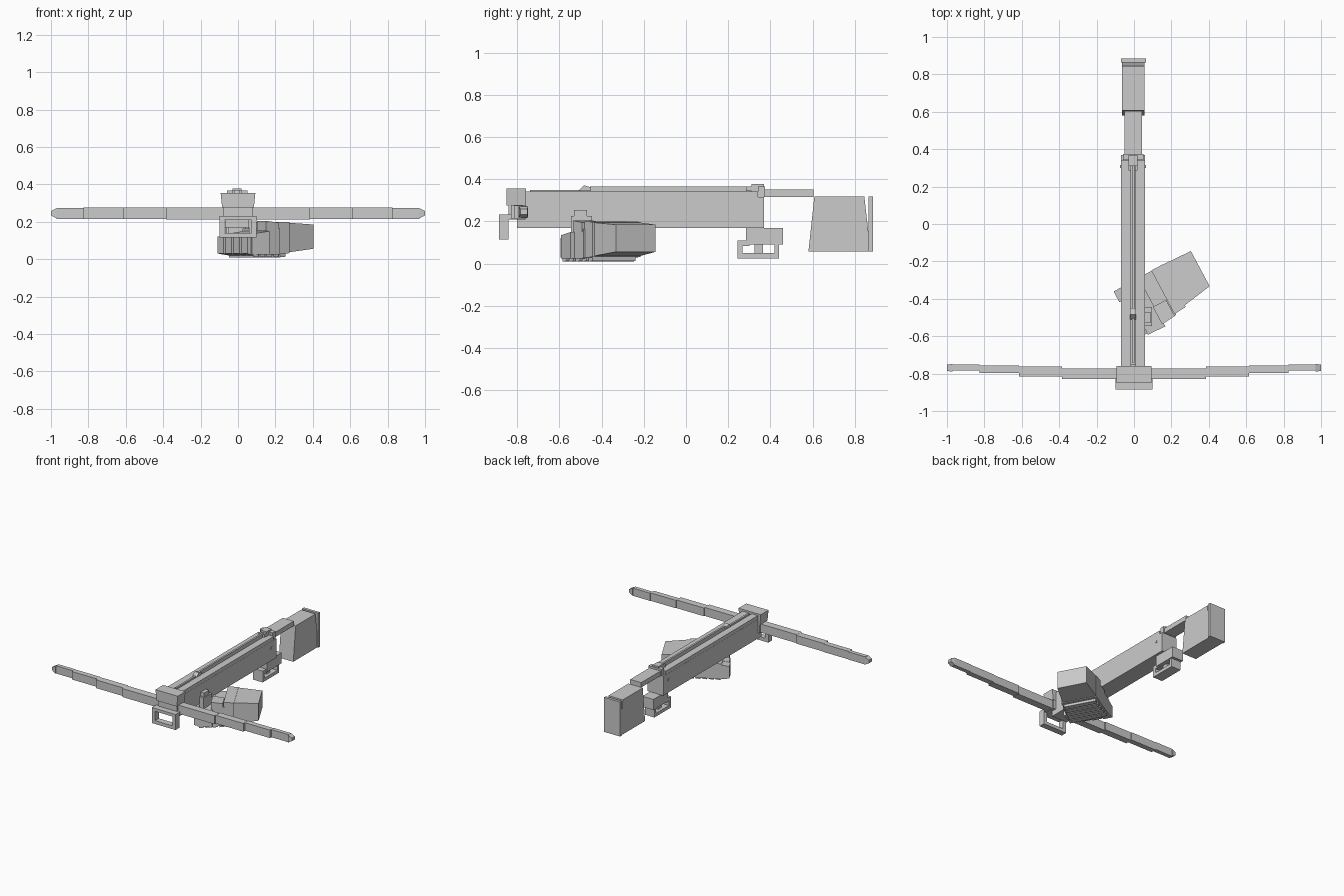
import bpy, bmesh
from mathutils import Matrix, Vector

CX = -0.005  # centreline of the stock


def mesh(name, verts, faces, mat=None):
    me = bpy.data.meshes.new(name)
    me.from_pydata([mat @ Vector(v) if mat else v for v in verts], [], faces)
    bm = bmesh.new()
    bm.from_mesh(me)
    bmesh.ops.recalc_face_normals(bm, faces=bm.faces)
    bm.to_mesh(me)
    bm.free()
    ob = bpy.data.objects.new(name, me)
    bpy.context.collection.objects.link(ob)
    return ob


def taper(name, a0, a1, r0, r1, mat=None):
    """Box running along the first axis; r = (min b, max b, min z, max z) at each end."""
    v = []
    for a, (b0, b1, z0, z1) in ((a0, r0), (a1, r1)):
        v += [(a, b0, z0), (a, b1, z0), (a, b1, z1), (a, b0, z1)]
    f = [(0, 1, 2, 3), (4, 5, 6, 7)] + [(i, (i + 1) % 4, (i + 1) % 4 + 4, i + 4) for i in range(4)]
    return mesh(name, v, f, mat)


def box(name, x0, x1, y0, y1, z0, z1, mat=None):
    return taper(name, x0, x1, (y0, y1, z0, z1), (y0, y1, z0, z1), mat)


def side_profile(name, half, pts):
    """Side outline (y, z) extruded across the stock."""
    n = len(pts)
    v = [(CX + s * half, y, z) for s in (-1, 1) for y, z in pts]
    f = [tuple(range(n)), tuple(range(n, 2 * n))]
    f += [(i, (i + 1) % n, (i + 1) % n + n, i + n) for i in range(n)]
    return mesh(name, v, f)


# stock and rails
box("stock_body", -.07, .06, -.80, .37, .17, .315)
for s in (-1, 1):
    x0, x1 = sorted((CX + s * .012, CX + s * .064))
    box("top_rail", x0, x1, -.76, .34, .315, .342)
box("rail_groove", CX - .013, CX + .013, -.75, .34, .312, .332)
side_profile("bolt_shaft", .007, [(-.74, .333), (.33, .333), (.33, .366), (-.45, .366), (-.50, .35), (-.74, .35)])
side_profile("bolt_head", .017, [(-.51, .345), (-.45, .345), (-.45, .362), (-.484, .371)])

# string latch
box("latch_base", -.058, .05, .342, .375, .315, .366)
box("latch_block", -.03, .02, .31, .37, .34, .378)
for s in (-1, 1):
    box("latch_prong", CX + s * .018 - .007, CX + s * .018 + .007, .285, .345, .345, .366)
for s in (-1, 1):
    box("stock_pin", CX + s * .066 - .003, CX + s * .066 + .003, .30, .315, .26, .275)

# rear bar and shoulder butt
box("rear_bar", -.05, .042, .34, .605, .316, .352)
side_profile("shoulder_butt", .060, [(.58, .058), (.868, .058), (.866, .13), (.845, .318), (.608, .318)])
box("butt_plate", -.07, .064, .864, .885, .058, .318)

# trigger housing, guard and trigger
box("trigger_housing", -.05, .042, .285, .46, .09, .17)
box("guard_front", -.045, .035, .245, .268, .025, .11)
box("guard_bottom", -.045, .035, .245, .44, .025, .05)
box("guard_rear", -.045, .035, .42, .44, .05, .09)
box("guard_top", -.045, .035, .268, .30, .083, .11)
box("trigger", -.022, .012, .325, .365, .05, .09)

# head block holding the bow
taper("head_lower", .21, .285, (-.84, -.76, -.08, .08), (-.84, -.76, -.08, .08),
      Matrix(((0, 0, 1, 0), (0, 1, 0, 0), (1, 0, 0, 0), (0, 0, 0, 1))))
taper("head_cap", .275, .355, (-.85, -.758, -.085, .085), (-.85, -.758, -.093, .093),
      Matrix(((0, 0, 1, 0), (0, 1, 0, 0), (1, 0, 0, 0), (0, 0, 0, 1))))

# foot stirrup
for s in (-1, 1):
    x0, x1 = sorted((s * .072, s * .099))
    box("stirrup_side", x0, x1, -.885, -.84, .115, .23)
box("stirrup_bottom", -.099, .099, -.885, -.84, .115, .14)
box("stirrup_top", -.099, .099, -.885, -.83, .21, .232)

# stepped bow limbs, each step thinner and further back
steps = [(.06, .385, -.828, -.772, .213, .277), (.385, .615, -.815, -.763, .214, .276),
         (.615, .825, -.797, -.757, .215, .275), (.825, .97, -.782, -.752, .216, .274)]
for s in (-1, 1):
    for x0, x1, y0, y1, z0, z1 in steps:
        a, b = sorted((s * x0, s * x1))
        box("bow_limb", a, b, y0, y1, z0, z1)
    taper("limb_tip", s * .97, s * 1.0, (-.79, -.748, .218, .272), (-.785, -.752, .234, .258))

# gripping hand: local axes run from wrist to fingers, across, and up
HAND = Matrix(((-.882, .471, 0, .355), (-.471, -.882, 0, -.24), (0, 0, 1, 0), (0, 0, 0, 1)))
taper("cuff", 0, .17, (-.108, .105, .056, .185), (-.115, .133, .036, .195), HAND)
taper("wrist_plate", .165, .236, (-.116, .142, .032, .198), (-.116, .148, .028, .200), HAND)
taper("hand_back", .23, .315, (-.114, .155, .026, .165), (-.114, .162, .024, .165), HAND)
taper("knuckle_plate", .31, .413, (-.112, .183, .024, .150), (-.112, .178, .024, .135), HAND)
for i in range(5):
    u = .185 + i * .046
    taper("hand_ridge", u, u + .034, (-.10, .13 + i * .01, .013, .04), (-.10, .135 + i * .01, .010, .04), HAND)

# fingers side by side, and the thumb against the stock
for i in range(4):
    v = -.112 + i * .072
    end = .466 - i * .010
    taper("finger", .40, end, (v, v + .066, .020, .13), (v, v + .066, .030, .12), HAND)
taper("thumb_root", .24, .32, (.06, .158, .15, .195), (.06, .165, .15, .205), HAND)
box("thumb", .06, .095, -.545, -.445, .13, .225)
box("thumb_tip", .06, .088, -.53, -.47, .22, .255)
